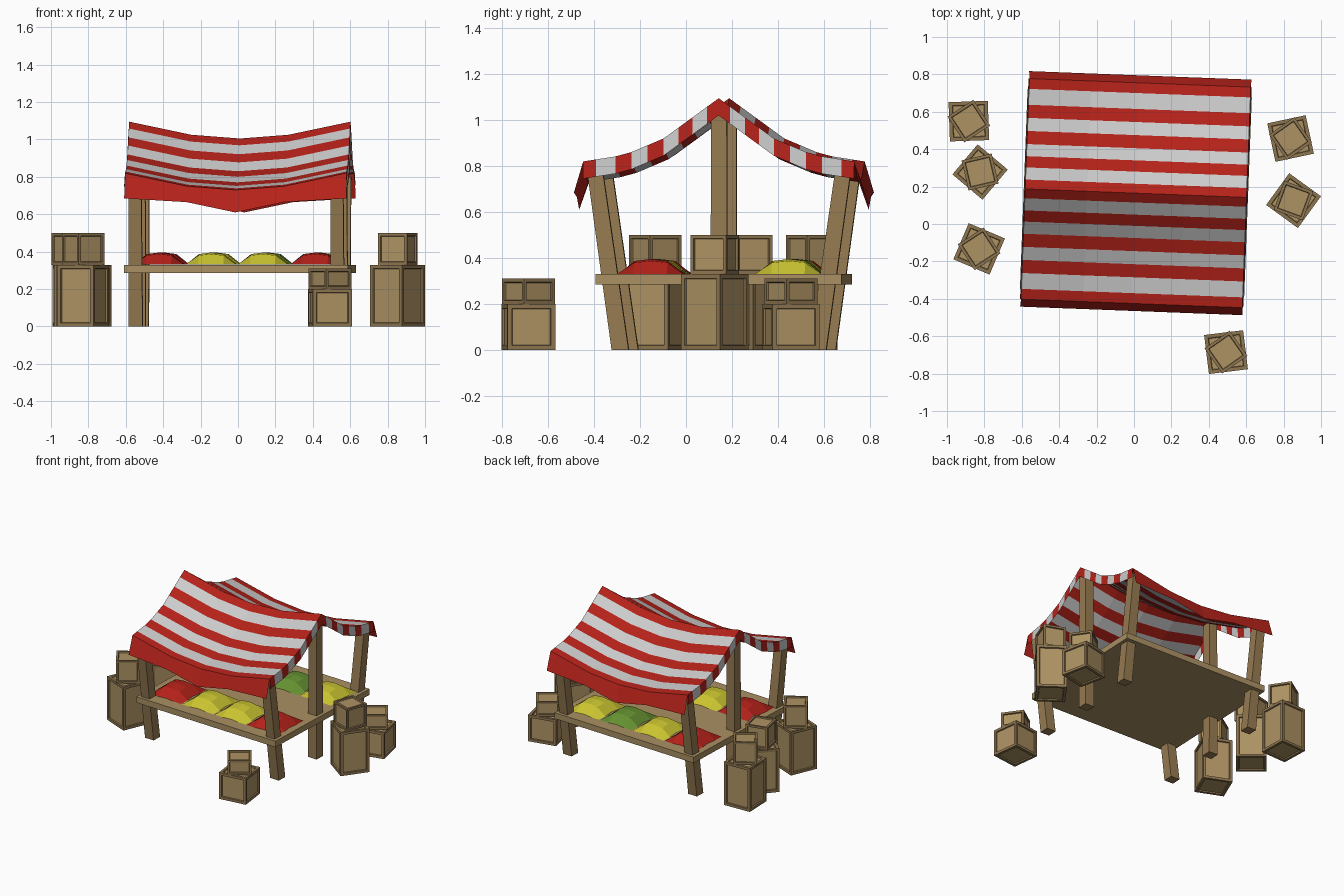
import bpy, bmesh
from math import radians
from mathutils import Matrix, Vector

if "Cube" in bpy.data.objects:
    bpy.data.objects.remove(bpy.data.objects["Cube"])


def material(name, rgb):
    m = bpy.data.materials.new(name)
    m.diffuse_color = (*rgb, 1)
    m.use_nodes = True
    m.node_tree.nodes["Principled BSDF"].inputs["Base Color"].default_value = m.diffuse_color
    return m


RED = material("red", (0.46, 0.016, 0.01))
WHITE = material("white", (0.8, 0.8, 0.8))
WOOD = material("wood", (0.31, 0.2, 0.085))
TOP = material("table_wood", (0.4, 0.28, 0.125))
PANEL = material("panel_wood", (0.42, 0.29, 0.125))
FRAME = material("frame_wood", (0.27, 0.18, 0.08))
YELLOW = material("yellow", (0.6, 0.56, 0.03))
GREEN = material("green", (0.13, 0.28, 0.03))

# whole stall is turned slightly and sits behind the centre
STALL = Matrix.Translation((0.01, 0.165, 0)) @ Matrix.Rotation(radians(-2.2), 4, 'Z')


def finish(name, bm, mats, matrix=STALL):
    me = bpy.data.meshes.new(name)
    bm.to_mesh(me)
    bm.free()
    for m in mats:
        me.materials.append(m)
    me.transform(matrix)
    ob = bpy.data.objects.new(name, me)
    bpy.context.collection.objects.link(ob)
    return ob


def box(bm, low, high, low_half, high_half):
    """Box between a bottom centre and a top centre, may lean and taper."""
    res = bmesh.ops.create_cube(bm, size=2)
    for v in res["verts"]:
        c, h = (high, high_half) if v.co.z > 0 else (low, low_half)
        v.co = Vector((c[0] + v.co.x * h[0], c[1] + v.co.y * h[1], c[2]))


# table top
bm = bmesh.new()
box(bm, (0, 0, 0.285), (0, 0, 0.33), (0.6, 0.535), (0.6, 0.535))
finish("table_top", bm, [TOP])

# four leaning corner posts and two tall ridge posts
for sx, side in ((-1, "left"), (1, "right")):
    for sy, row in ((-1, "front"), (0, "middle"), (1, "back")):
        bm = bmesh.new()
        top = 0.8 if sy else 1.035
        box(bm, (sx * 0.54, sy * 0.43, 0), (sx * 0.54, sy * 0.543, top),
            (0.037, 0.037), (0.034, 0.034))
        finish(f"{row}_{side}_post", bm, [WOOD])

# striped canopy: sagging columns across, stripes down each slope
PROFILE = [(0, 1.095), (0.24, 0.92), (0.41, 0.848), (0.59, 0.82)]
STRIPES = [0, 0.05, 0.115, 0.175, 0.24, 0.31, 0.38, 0.45, 0.535, 0.59]
# x position, drop of cloth, height of valance hem
COLUMNS = [(-0.592, 0, 0.685), (-0.26, 0.07, 0.665), (0, 0.09, 0.61),
           (0.26, 0.07, 0.665), (0.592, 0, 0.685)]
FLAP = 0.075


def height(d):
    for (a, za), (b, zb) in zip(PROFILE, PROFILE[1:]):
        if d <= b:
            return za + (zb - za) * (d - a) / (b - a)
    return PROFILE[-1][1]


bm = bmesh.new()
for s in (-1, 1):
    rows = []
    for d in STRIPES:
        z = height(d)
        pts = [(x, s * d, z - drop) for x, drop, _ in COLUMNS]
        # end flaps hang straight down
        pts.insert(0, (-0.597, s * d, z - FLAP))
        pts.append((0.597, s * d, z - FLAP))
        rows.append([bm.verts.new(p) for p in pts])
    hem = [bm.verts.new((x * 1.005, s * 0.63, z)) for x, _, z in COLUMNS]
    rows.append([None] + hem + [None])
    for i, (r0, r1) in enumerate(zip(rows, rows[1:])):
        for j in range(len(r0) - 1):
            quad = [r0[j], r0[j + 1], r1[j + 1], r1[j]]
            if None in quad:
                continue
            f = bm.faces.new(quad if s < 0 else quad[::-1])
            f.material_index = i % 2 if i < 9 else 0
            f.normal_update()
            if f.normal.z < -0.2:
                f.normal_flip()
bmesh.ops.remove_doubles(bm, verts=bm.verts, dist=0.0005)
bmesh.ops.recalc_face_normals(bm, faces=bm.faces)
if sum(f.normal.z for f in bm.faces) < 0:
    bmesh.ops.reverse_faces(bm, faces=bm.faces)
finish("striped_canopy", bm, [RED, WHITE])

# cushions of goods in two rows
GOODS = {-0.3: (RED, YELLOW, YELLOW, RED), 0.3: (RED, YELLOW, GREEN, YELLOW)}
for y, mats in GOODS.items():
    for i, mat in enumerate(mats):
        bm = bmesh.new()
        bmesh.ops.create_grid(bm, x_segments=4, y_segments=4, size=1)
        for v in bm.verts:
            u, w = v.co.x, v.co.y
            bulge = (max(0, 1 - u * u) * max(0, 1 - w * w)) ** 0.5
            pinch = 1 - 0.07 * (abs(u) > 0.9) * (abs(w) < 0.1) - 0.07 * (abs(w) > 0.9) * (abs(u) < 0.1)
            v.co = (u * 0.135 * pinch, w * 0.145 * pinch, 0.065 * bulge)
        place = STALL @ Matrix.Translation(((i - 1.5) * 0.279, y, 0.331))
        finish("goods_heap", bm, [mat], place)


def crate(name, x, y, z, width, tall, angle):
    """Crate with raised frame and sunken plank panels."""
    h = width / 2
    bm = bmesh.new()
    box(bm, (0, 0, 0), (0, 0, tall), (h, h), (h, h))
    bm.normal_update()
    faces = list(bm.faces)
    for f in faces:
        f.material_index = 0
    bmesh.ops.inset_individual(bm, faces=faces, thickness=width * 0.13)
    bmesh.ops.inset_individual(bm, faces=faces, thickness=0.004, depth=-0.009)
    for f in faces:
        f.material_index = 1
    place = Matrix.Translation((x, y, z)) @ Matrix.Rotation(radians(angle), 4, 'Z')
    finish(name, bm, [FRAME, PANEL], place)


# stacks: x, y, lower height, stack height, lower angle, upper angle
STACKS = [(-0.883, 0.55, 0.33, 0.5, 2, 33), (-0.823, 0.278, 0.33, 0.5, -40, 13),
          (-0.828, -0.133, 0.33, 0.5, -23, 33), (0.837, 0.457, 0.2, 0.31, 12, 35),
          (0.853, 0.125, 0.33, 0.5, -36, -20), (0.492, -0.685, 0.2, 0.31, 7, 35)]
for x, y, low, full, a, b in STACKS:
    crate("lower_crate", x, y, 0, 0.21, low, a)
    crate("upper_crate", x, y, low, 0.165, full - low, b)
